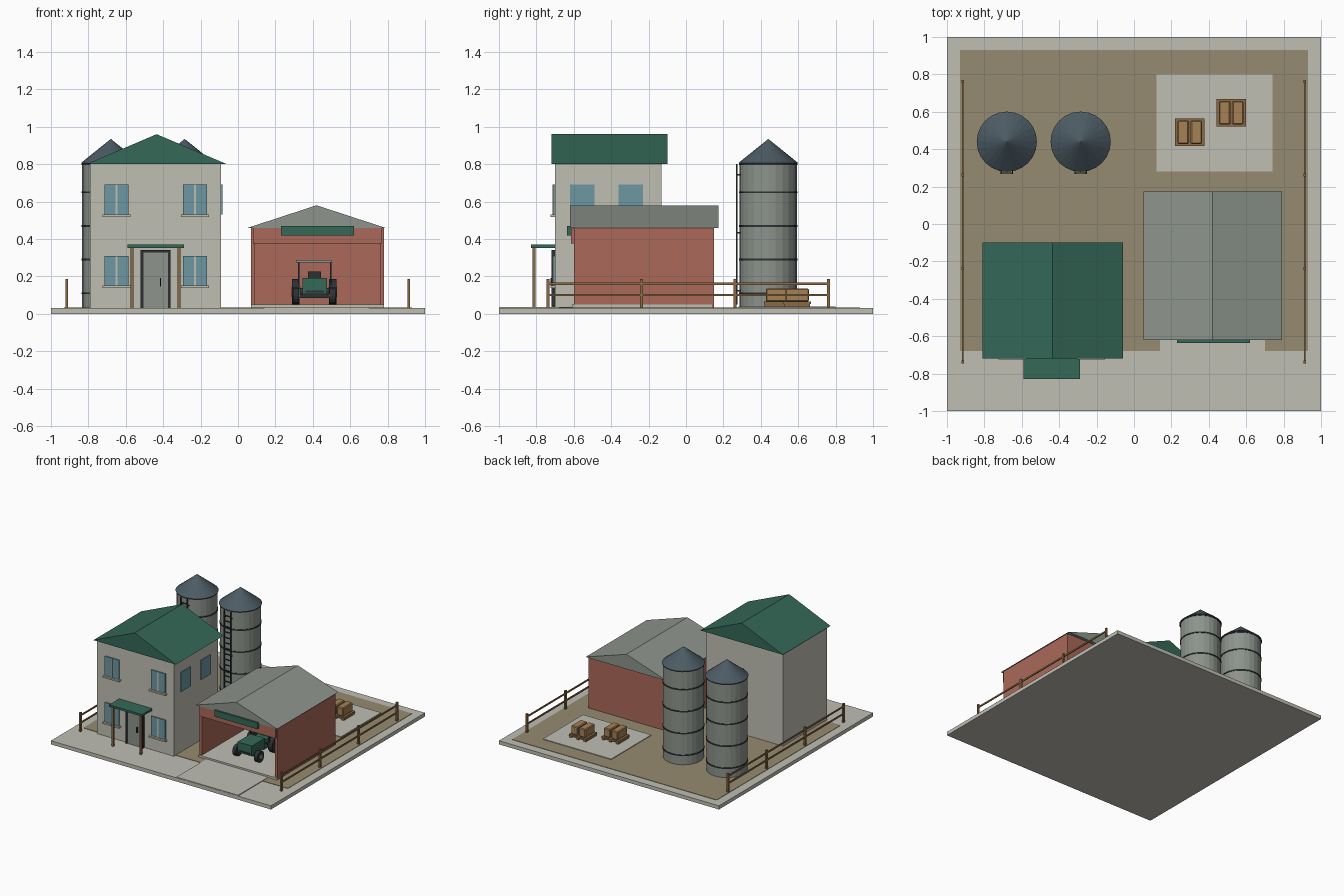
import bpy, bmesh, math
from mathutils import Matrix, Vector

cube = bpy.data.objects.get("Cube")
if cube:
    bpy.data.objects.remove(cube)


def material(name, *rgb):
    lin = [((c / 255 + 0.055) / 1.055) ** 2.4 for c in rgb] + [1]
    m = bpy.data.materials.new(name)
    m.use_nodes = True
    m.diffuse_color = lin
    m.node_tree.nodes["Principled BSDF"].inputs["Base Color"].default_value = lin
    return m


CONCRETE = material("pale concrete", 192, 191, 180)
DIRT = material("dry earth", 149, 139, 112)
BRICK = material("barn red", 171, 105, 90)
GREEN = material("deep green", 52, 104, 87)
STEEL = material("grey metal", 141, 148, 140)
SLATE = material("slate blue", 76, 91, 100)
GLASS = material("window blue", 108, 151, 162)
BLACK = material("charcoal", 44, 49, 52)
WOOD = material("fence wood", 138, 106, 68)
CRATE = material("crate wood", 166, 129, 86)


def finish(name, bm, mat):
    bmesh.ops.recalc_face_normals(bm, faces=bm.faces)
    mesh = bpy.data.meshes.new(name)
    bm.to_mesh(mesh)
    bm.free()
    mesh.materials.append(mat)
    obj = bpy.data.objects.new(name, mesh)
    bpy.context.collection.objects.link(obj)
    return obj


def boxes(name, mat, *bounds):
    """One object from boxes given as x0, x1, y0, y1, z0, z1."""
    bm = bmesh.new()
    for x0, x1, y0, y1, z0, z1 in bounds:
        place = Matrix.Translation(((x0 + x1) / 2, (y0 + y1) / 2, (z0 + z1) / 2))
        bmesh.ops.create_cube(bm, size=1, matrix=place @ Matrix.Diagonal((x1 - x0, y1 - y0, z1 - z0, 1)))
    return finish(name, bm, mat)


def gable(name, mat, x0, x1, y0, y1, z0, z1):
    """Solid gable roof with its ridge along y."""
    bm = bmesh.new()
    face = bm.faces.new([bm.verts.new(p) for p in
                         ((x0, y0, z0), (x1, y0, z0), ((x0 + x1) / 2, y0, z1))])
    ext = bmesh.ops.extrude_face_region(bm, geom=[face], use_keep_orig=True)
    moved = [v for v in ext["geom"] if isinstance(v, bmesh.types.BMVert)]
    bmesh.ops.translate(bm, verts=moved, vec=(0, y1 - y0, 0))
    return finish(name, bm, mat)


def cylinder(name, mat, centre, r0, r1, depth, sides=24, axis="Z"):
    bm = bmesh.new()
    turn = Matrix.Rotation(math.pi / 2, 4, "Y") if axis == "X" else Matrix()
    bmesh.ops.create_cone(bm, cap_ends=True, segments=sides, radius1=r0, radius2=r1,
                          depth=depth, matrix=Matrix.Translation(centre) @ turn)
    return finish(name, bm, mat)


# Ground
G = 0.03
boxes("base_slab", CONCRETE, (-1, 1, -1, 1, 0, G))
boxes("yard_earth", DIRT, (-.93, .93, -.62, .93, G - .01, .033),
      (-.93, .14, -.68, -.62, G - .01, .033), (.70, .93, -.68, -.62, G - .01, .033))
boxes("driveway", CONCRETE, (.14, .70, -.998, -.61, G - .01, .036))
boxes("storage_pad", CONCRETE, (.12, .74, .28, .80, G, .039))

# House
boxes("house_walls", CONCRETE, (-.79, -.09, -.70, -.13, G, .80))
gable("house_roof", GREEN, -.81, -.06, -.72, -.10, .80, .96)
for side, cx in (("right", -.65), ("left", -.23)):
    for floor, z in (("lower", .15), ("upper", .53)):
        tag = f"{floor}_{side}"
        boxes(f"window_{tag}", GLASS, (cx - .065, cx + .065, -.709, -.69, z, z + .16))
        boxes(f"window_bar_{tag}", CONCRETE, (cx - .005, cx + .005, -.713, -.70, z, z + .16))
        boxes(f"window_sill_{tag}", CONCRETE, (cx - .075, cx + .075, -.725, -.69, z - .012, z))
for i, y in enumerate((-.555, -.295)):
    boxes(f"side_window_{i + 1}", GLASS, (-.10, -.083, y - .065, y + .065, .53, .69))

# Door and porch
boxes("door_frame", BLACK, (-.52, -.505, -.718, -.69, G, .34), (-.375, -.36, -.718, -.69, G, .34),
      (-.505, -.375, -.718, -.69, .327, .34))
boxes("door", STEEL, (-.505, -.375, -.712, -.69, G, .327))
boxes("door_handle", BLACK, (-.418, -.411, -.724, -.71, .145, .19))
boxes("porch_canopy", GREEN, (-.59, -.29, -.83, -.70, .353, .37))
boxes("porch_posts", WOOD, *[(x - .008, x + .008, -.82, -.804, G, .353) for x in (-.567, -.315)])

# Barn, open at the front
boxes("barn_floor", CONCRETE, (.07, .78, -.61, .14, G, .05))
boxes("barn_walls", BRICK, (.07, .092, -.60, .15, G, .46), (.758, .78, -.60, .15, G, .46),
      (.092, .758, .128, .15, G, .46))
boxes("barn_header", BRICK, (.08, .77, -.615, -.585, .375, .459))
gable("barn_roof", STEEL, .05, .79, -.62, .175, .459, .58)
boxes("barn_sign_board", GREEN, (.23, .62, -.635, -.612, .418, .47))

# Tractor
boxes("tractor_hood", GREEN, (.345, .475, -.50, -.33, .105, .19))
boxes("tractor_body", GREEN, (.355, .465, -.33, -.19, .09, .165))
boxes("tractor_grille", BLACK, (.36, .46, -.505, -.49, .115, .125))
boxes("tractor_seat", BLACK, (.375, .445, -.25, -.19, .165, .18), (.375, .445, -.205, -.19, .18, .225))
boxes("tractor_axles", BLACK, (.31, .51, -.46, -.44, .085, .105), (.31, .51, -.25, -.23, .105, .125))
boxes("tractor_canopy_posts", BLACK,
      *[(x - .004, x + .004, y - .004, y + .004, .11, .275) for x in (.325, .495) for y in (-.30, -.19)],
      (.325, .495, -.304, -.296, .13, .138), (.325, .495, -.194, -.186, .13, .138))
boxes("tractor_canopy", STEEL, (.31, .50, -.32, -.17, .274, .288))
for side, sx in (("right", -1), ("left", 1)):
    for end, y, r, w in (("front", -.45, .045, .032), ("rear", -.24, .068, .04)):
        x = .408 + sx * .098
        cylinder(f"{end}_wheel_{side}", BLACK, (x, y, .05 + r), r, r, w, 16, "X")
        cylinder(f"{end}_hub_{side}", STEEL, (x, y, .05 + r), r * .4, r * .4, w + .006, 12, "X")

# Silos
for i, cx in enumerate((-.68, -.285)):
    cy, n = .44, i + 1
    cylinder(f"silo_body_{n}", STEEL, (cx, cy, .415), .153, .153, .77)
    cylinder(f"silo_roof_{n}", SLATE, (cx, cy, .87), .161, 0, .13)
    for k, z in enumerate((.11, .29, .47, .65, .80)):
        cylinder(f"silo_band_{n}_{k + 1}", BLACK, (cx, cy, z), .157, .157, .01)
    ly = cy - .168
    boxes(f"silo_ladder_{n}", BLACK,
          *[(cx + s - .004, cx + s + .004, ly - .004, ly + .004, .05, .80) for s in (-.03, .03)],
          *[(cx - .03, cx + .03, ly - .003, ly + .003, .08 + k * .045, .086 + k * .045) for k in range(16)],
          *[(cx + s - .003, cx + s + .003, ly, ly + .025, z, z + .006)
            for s in (-.03, .03) for z in (.12, .43, .74)])

# Fences
for side, x in (("right", -.915), ("left", .912)):
    boxes(f"fence_posts_{side}", WOOD,
          *[(x - .007, x + .007, y - .008, y + .008, G, .185) for y in (-.738, -.238, .262, .762)])
    boxes(f"fence_rails_{side}", WOOD,
          *[(x - .004, x + .004, -.738, .762, z - .006, z + .006) for z in (.10, .16)])

# Pallets with crates
for i, (cx, cy) in enumerate(((.298, .49), (.52, .594))):
    n = i + 1
    boxes(f"pallet_{n}", WOOD, (cx - .078, cx + .078, cy - .073, cy + .073, .052, .065),
          *[(cx + s - .01, cx + s + .01, cy - .07, cy + .07, .038, .052) for s in (-.065, 0, .065)])
    crates = boxes(f"crates_{n}", CRATE,
                   *[(cx + s - .03, cx + s + .03, cy - .063, cy + .063, .065, .136) for s in (-.035, .035)])
    bevel = crates.modifiers.new("soft_edges", "BEVEL")
    bevel.width, bevel.segments = .006, 1
